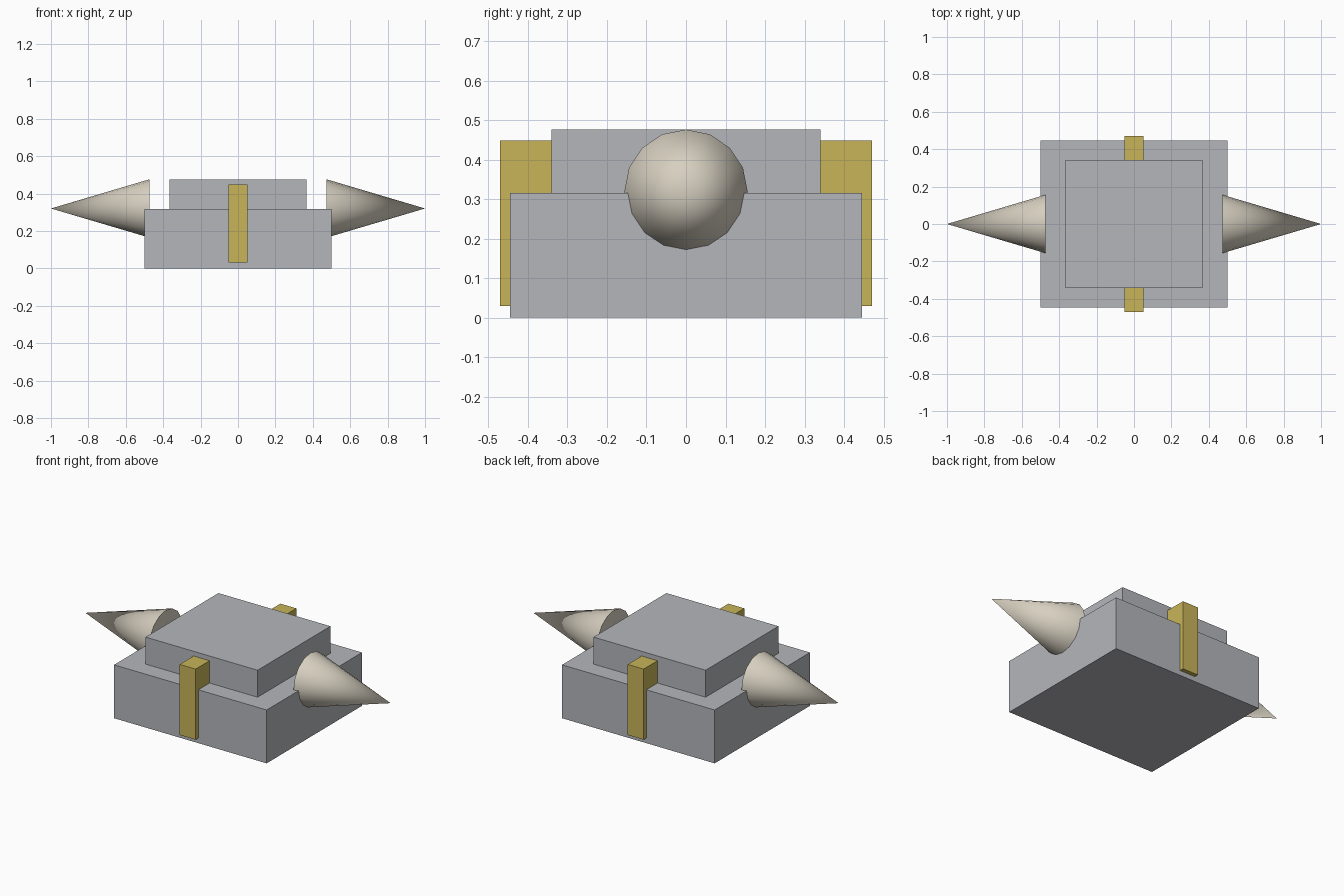
import bpy, math

if "Cube" in bpy.data.objects:
    bpy.data.objects.remove(bpy.data.objects["Cube"])


def material(name, rgb):
    m = bpy.data.materials.new(name)
    m.diffuse_color = (*rgb, 1.0)
    m.use_nodes = True
    m.node_tree.nodes["Principled BSDF"].inputs["Base Color"].default_value = m.diffuse_color
    return m


STONE = material("grey_stone", (0.46, 0.47, 0.50))
GOLD = material("gold", (0.58, 0.46, 0.10))
IVORY = material("ivory", (0.68, 0.63, 0.53))


def box(name, lo, hi, mat):
    """Box spanning the two corners."""
    centre = [(a + b) / 2 for a, b in zip(lo, hi)]
    bpy.ops.mesh.primitive_cube_add(size=1, location=centre)
    ob = bpy.context.object
    ob.name = name
    ob.scale = [b - a for a, b in zip(lo, hi)]
    bpy.ops.object.transform_apply(location=False, rotation=False, scale=True)
    ob.data.materials.append(mat)
    return ob


# Stepped body
box("lower_block", (-0.5, -0.446, 0), (0.5, 0.446, 0.316), STONE)
box("upper_block", (-0.367, -0.341, 0.316), (0.367, 0.341, 0.476), STONE)

# Gold bars through the front and back faces
for side, name in ((-1, "front_bar"), (1, "back_bar")):
    y0, y1 = sorted((side * 0.33, side * 0.471))
    box(name, (-0.052, y0, 0.03), (0.052, y1, 0.448), GOLD)

# Side spikes, pointing outwards, sunk slightly into the lower block
BASE_X, TIP_X = 0.473, 1.0
for side, name in ((-1, "left_spike"), (1, "right_spike")):
    bpy.ops.mesh.primitive_cone_add(
        vertices=16, radius1=0.156, radius2=0, depth=TIP_X - BASE_X,
        location=(side * (BASE_X + TIP_X) / 2, 0, 0.32),
        rotation=(0, side * math.pi / 2, 0))
    spike = bpy.context.object
    spike.name = name
    spike.data.materials.append(IVORY)
    bpy.ops.object.shade_smooth_by_angle(angle=math.radians(30))
